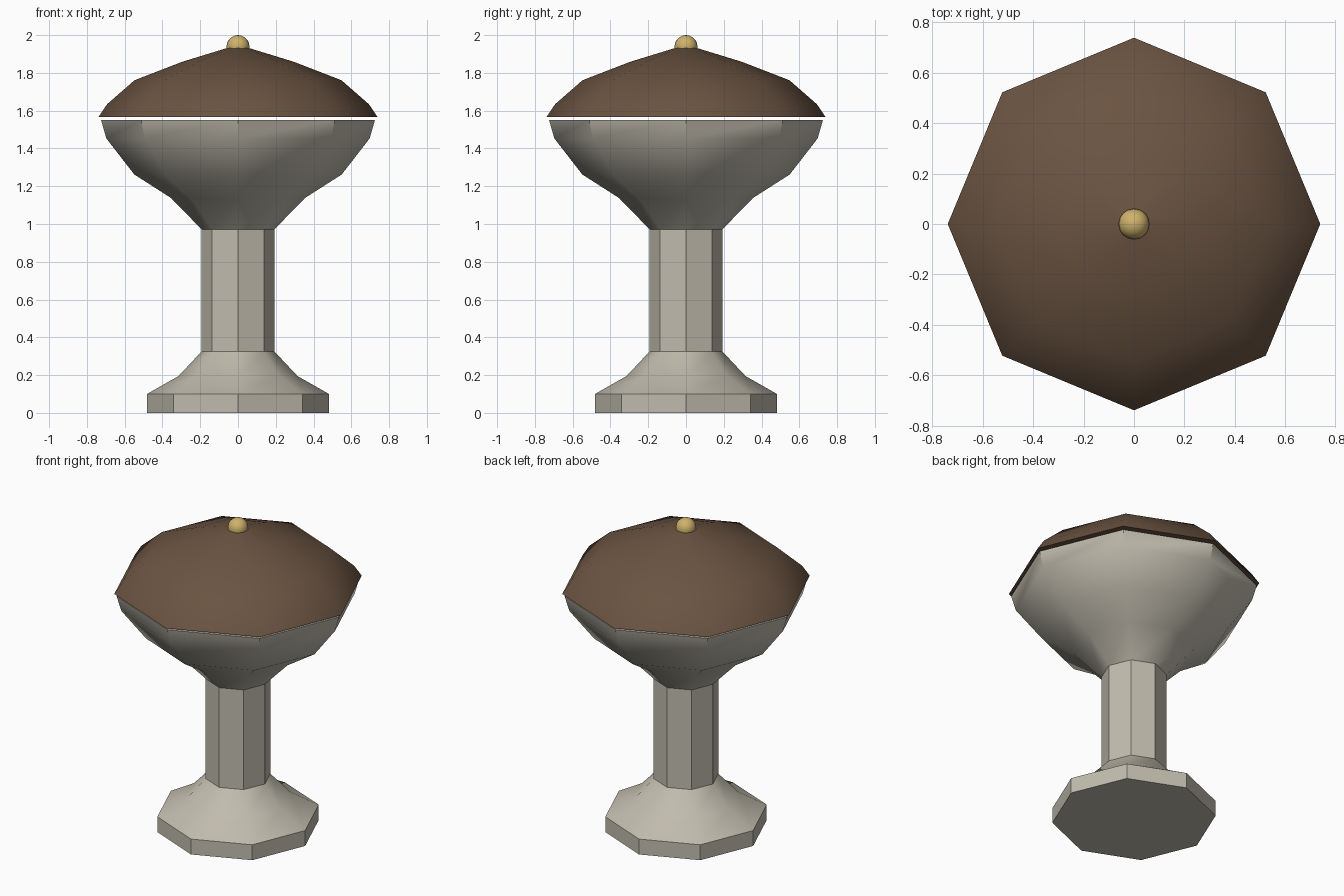
import bpy, bmesh, math

if "Cube" in bpy.data.objects:
    bpy.data.objects.remove(bpy.data.objects["Cube"])

SIDES = 8


def material(name, rgb):
    m = bpy.data.materials.new(name)
    m.diffuse_color = (*rgb, 1.0)
    m.use_nodes = True
    m.node_tree.nodes["Principled BSDF"].inputs["Base Color"].default_value = m.diffuse_color
    return m


stone = material("pale stone", (0.53, 0.50, 0.42))
wood = material("dark wood", (0.145, 0.088, 0.054))
brass = material("brass", (0.62, 0.44, 0.15))


def finish(obj, mat, angle):
    obj.data.materials.append(mat)
    bpy.ops.object.select_all(action='DESELECT')
    obj.select_set(True)
    bpy.context.view_layer.objects.active = obj
    bpy.ops.object.shade_smooth_by_angle(angle=math.radians(angle))


def octagon_lathe(name, profile, mat):
    """Octagonal rings through (radius, height) points, capped at both ends."""
    bm = bmesh.new()
    rings = []
    for r, z in profile:
        rings.append([bm.verts.new((r * math.cos(2 * math.pi * i / SIDES),
                                    r * math.sin(2 * math.pi * i / SIDES), z))
                      for i in range(SIDES)])
    for low, high in zip(rings, rings[1:]):
        for i in range(SIDES):
            j = (i + 1) % SIDES
            bm.faces.new((low[i], low[j], high[j], high[i]))
    bm.faces.new(rings[0][::-1])
    bm.faces.new(rings[-1])
    mesh = bpy.data.meshes.new(name)
    bm.to_mesh(mesh)
    bm.free()
    obj = bpy.data.objects.new(name, mesh)
    bpy.context.collection.objects.link(obj)
    finish(obj, mat, 40)
    return obj


# Pedestal
octagon_lathe("foot_slab", [(0.482, 0), (0.482, 0.1)], stone)
octagon_lathe("foot_flare", [(0.482, 0.1), (0.315, 0.195), (0.193, 0.325)], stone)
octagon_lathe("column", [(0.193, 0.325), (0.193, 0.972)], stone)

# Basin
octagon_lathe("bowl", [(0.193, 0.972), (0.355, 1.138), (0.549, 1.262),
                       (0.697, 1.453), (0.725, 1.551)], stone)

# Lid, set just above the bowl rim
octagon_lathe("lid", [(0.739, 1.566), (0.693, 1.634), (0.548, 1.761),
                      (0.295, 1.859), (0.06, 1.931)], wood)

# Round knob
bpy.ops.mesh.primitive_uv_sphere_add(segments=16, ring_count=10, radius=0.061,
                                     location=(0, 0, 1.939))
knob = bpy.context.object
knob.name = "lid_knob"
finish(knob, brass, 60)
